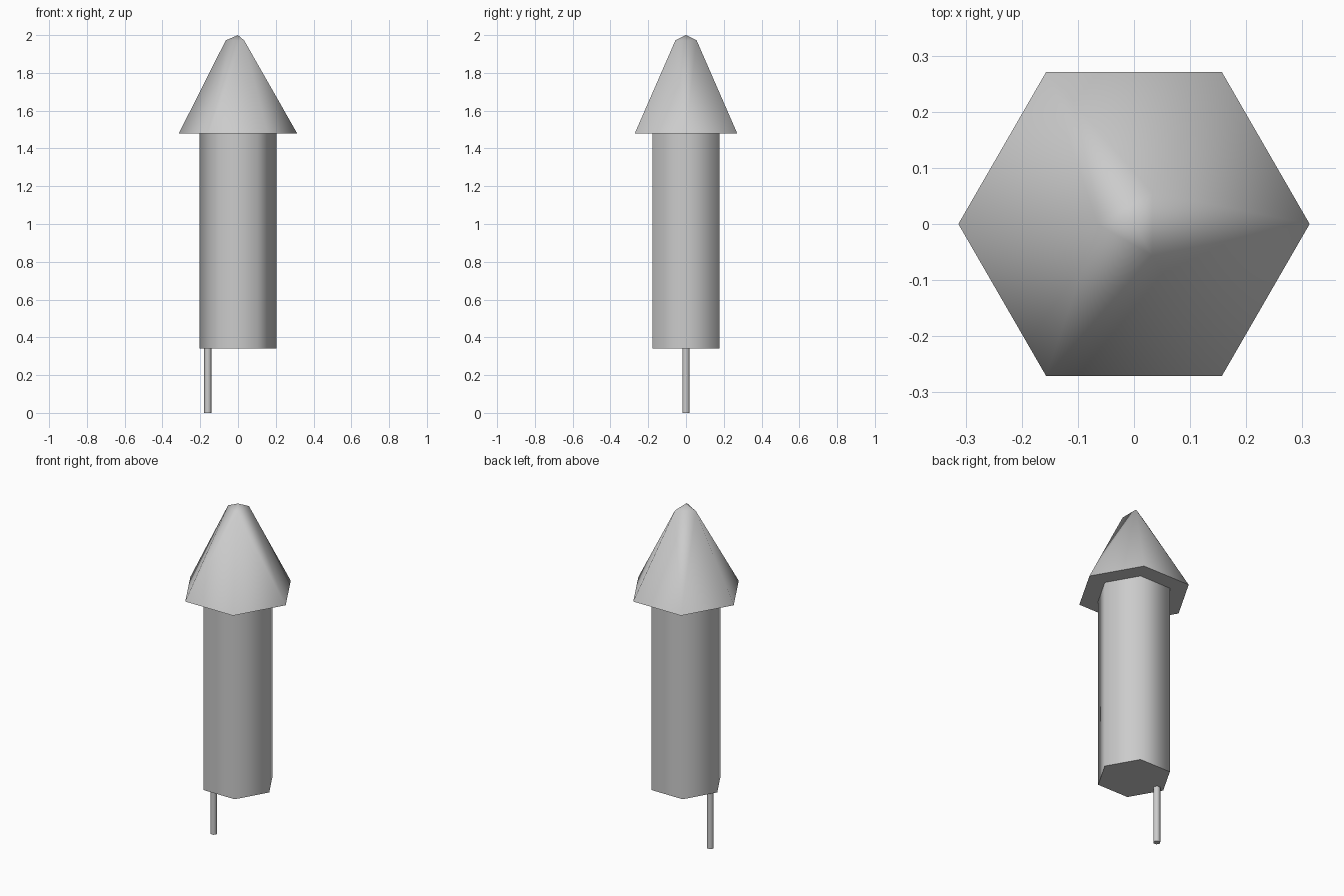
import bpy
import bmesh
from math import cos, sin, radians

if "Cube" in bpy.data.objects:
    bpy.data.objects.remove(bpy.data.objects["Cube"], do_unlink=True)

grey = bpy.data.materials.new("plain grey")
grey.use_nodes = True
colour = (0.6, 0.6, 0.6, 1)
grey.diffuse_color = colour
grey.node_tree.nodes["Principled BSDF"].inputs["Base Color"].default_value = colour


def ring(bm, radius, z, angles, x=0):
    return [bm.verts.new((x + radius * cos(radians(a)), radius * sin(radians(a)), z))
            for a in angles]


def finish(bm, name):
    # Smooth the sides and the tip, keep end caps flat with sharp rims
    bmesh.ops.recalc_face_normals(bm, faces=bm.faces)
    for f in bm.faces:
        f.smooth = len(f.verts) < 6
    for e in bm.edges:
        e.smooth = all(f.smooth for f in e.link_faces)
    mesh = bpy.data.meshes.new(name)
    bm.to_mesh(mesh)
    bm.free()
    mesh.materials.append(grey)
    obj = bpy.data.objects.new(name, mesh)
    bpy.context.collection.objects.link(obj)


HEX = range(0, 360, 60)


def hex_prism(name, radius, low, high, x=0):
    bm = bmesh.new()
    a, b = ring(bm, radius, low, HEX, x), ring(bm, radius, high, HEX, x)
    bm.faces.new(a)
    bm.faces.new(b)
    for i in range(6):
        j = (i + 1) % 6
        bm.faces.new((a[i], a[j], b[j], b[i]))
    finish(bm, name)


# Tube and guide stick
hex_prism("body_tube", 0.205, 0.34, 1.48)
hex_prism("guide_stick", 0.02, 0.0, 0.36, x=-0.16)

# Nose cone: six-sided rim narrowing to a three-sided blunt tip
bm = bmesh.new()
rim = ring(bm, 0.313, 1.48, HEX)
tip = ring(bm, 0.065, 1.972, (60, 180, 300))
apex = bm.verts.new((0, 0, 2))
bm.faces.new(rim)
for i in range(3):
    t, after = tip[i], tip[(i + 1) % 3]
    left, mid, right = (rim[(2 * i + k) % 6] for k in range(3))
    bm.faces.new((left, mid, t))
    bm.faces.new((mid, right, t))
    bm.faces.new((t, right, after))
    bm.faces.new((t, after, apex))
finish(bm, "nose_cone")
